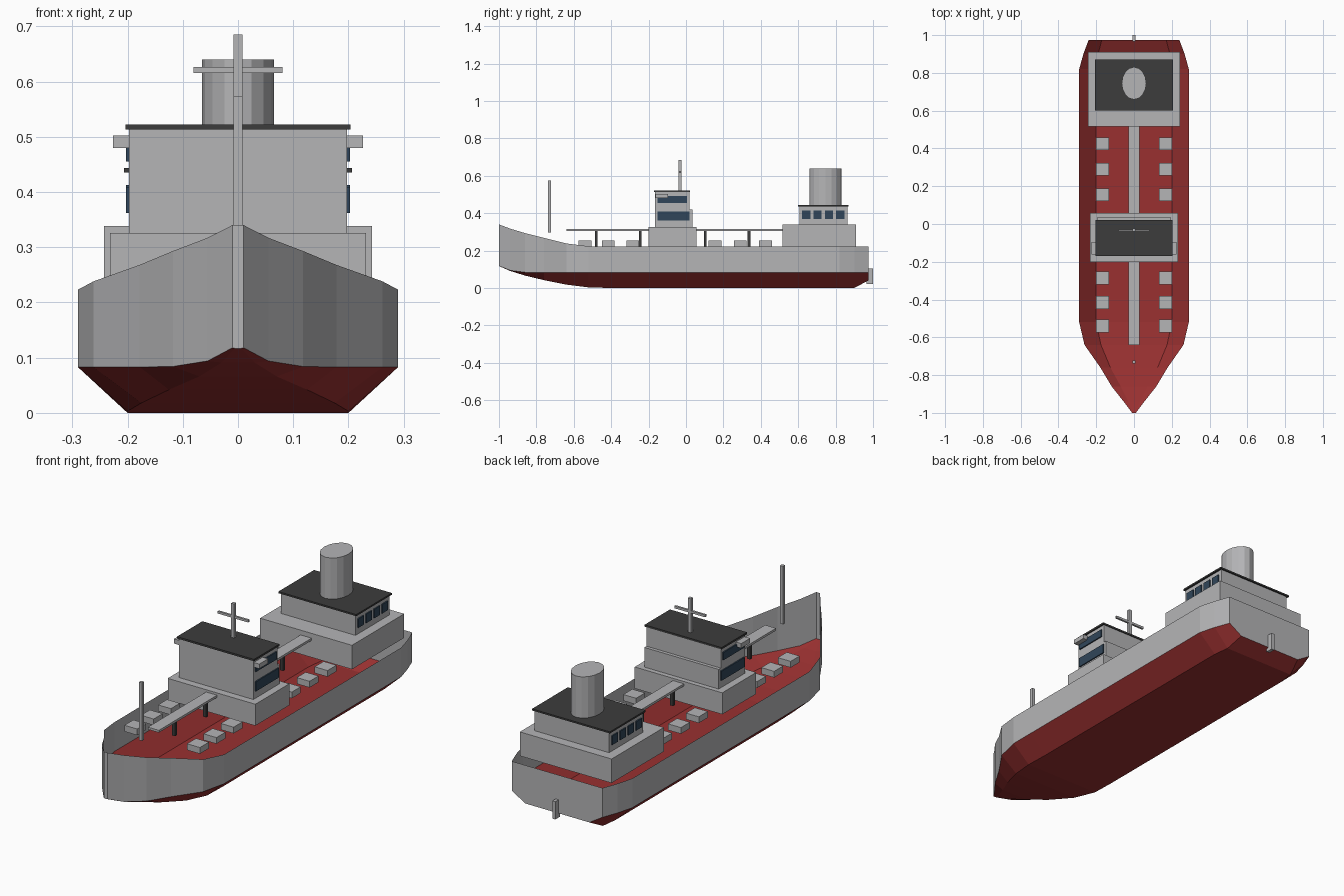
import bpy, bmesh, math

cube = bpy.data.objects.get("Cube")
if cube:
    bpy.data.objects.remove(cube, do_unlink=True)


def material(name, r, g, b):
    m = bpy.data.materials.new(name)
    m.use_nodes = True
    m.diffuse_color = (r, g, b, 1)
    m.node_tree.nodes["Principled BSDF"].inputs["Base Color"].default_value = (r, g, b, 1)
    return m


GREY = material("light_grey", 0.46, 0.46, 0.47)
RED = material("hull_red", 0.32, 0.03, 0.03)
DARK = material("roof_charcoal", 0.045, 0.045, 0.045)
GLASS = material("window_blue", 0.03, 0.06, 0.1)


def finish(name, bm, *mats):
    mesh = bpy.data.meshes.new(name)
    bm.to_mesh(mesh)
    bm.free()
    for m in mats:
        mesh.materials.append(m)
    ob = bpy.data.objects.new(name, mesh)
    bpy.context.collection.objects.link(ob)
    return ob


def box(name, mat, x, y, z):
    """Box from (min, max) ranges on each axis."""
    bm = bmesh.new()
    bmesh.ops.create_cube(bm, size=1)
    for v in bm.verts:
        v.co = [(r[0] + r[1]) / 2 + c * (r[1] - r[0]) for c, r in zip(v.co, (x, y, z))]
    return finish(name, bm, mat)


def pair(name, mat, x, y, z):
    """Matching boxes on the left (+x) and right (-x)."""
    box("left_" + name, mat, x, y, z)
    box("right_" + name, mat, (-x[1], -x[0]), y, z)


# Hull: open shell lofted through stations
# y, side half width, sheer height, chine height, bottom half width, bottom height
stations = [
    (-1.00, .010, .34, .118, .006, .117),
    (-0.94, .055, .317, .094, .030, .091),
    (-0.86, .118, .293, .084, .070, .066),
    (-0.76, .178, .268, .083, .125, .042),
    (-0.64, .262, .238, .083, .175, .018),
    (-0.52, .290, .223, .083, .200, .003),
    (-0.40, .290, .223, .083, .200, 0),
    (0.82, .290, .223, .083, .200, 0),
    (0.90, .268, .223, .083, .190, 0),
    (0.975, .240, .223, .083, .170, .04),
]
bm = bmesh.new()
rows = []
for y, w, top, chine, bw, bottom in stations:
    half = [(w, top), (w, chine), (bw, bottom)]
    section = half + [(-x, z) for x, z in reversed(half)]
    rows.append([bm.verts.new((x, y, z)) for x, z in section])
for a, b in zip(rows, rows[1:]):
    for i in range(5):
        f = bm.faces.new((a[i], a[i + 1], b[i + 1], b[i]))
        f.material_index = 1 if 0 < i < 4 else 0
bm.faces.new(rows[0])
bm.faces.new(rows[-1])
bmesh.ops.recalc_face_normals(bm, faces=bm.faces)
# Keep the shell facing outwards
bm.faces.ensure_lookup_table()
if bm.faces[-1].normal.y < 0:
    bmesh.ops.reverse_faces(bm, faces=bm.faces)
finish("hull", bm, GREY, RED)

# Rudder post
box("rudder", GREY, (-.008, .008), (.965, 1.0), (.02, .105))

# Forward bridge
box("bridge_base", GREY, (-.232, .232), (-.2, .057), (.223, .326))
box("bridge_lower_tier", GREY, (-.197, .197), (-.165, .034), (.326, .42))
box("bridge_upper_tier", GREY, (-.197, .197), (-.165, .018), (.42, .513))
box("bridge_roof", DARK, (-.204, .204), (-.17, .022), (.513, .522))
pair("bridge_lower_window", GLASS, (.196, .203), (-.153, .02), (.362, .408))
pair("bridge_upper_window", GLASS, (.196, .203), (-.153, .005), (.455, .492))
pair("bridge_wing", GREY, (.19, .226), (-.162, -.095), (.48, .502))

# Masts
box("bridge_mast", GREY, (-.008, .008), (-.041, -.025), (.52, .685))
box("mast_crossbar", GREY, (-.081, .081), (-.038, -.028), (.615, .626))
box("foremast", GREY, (-.008, .008), (-.738, -.722), (.296, .574))

# Aft deckhouse
box("aft_base", GREY, (-.243, .243), (.515, .91), (.223, .338))
box("aft_house", GREY, (-.197, .197), (.607, .863), (.338, .435))
box("aft_roof", DARK, (-.206, .206), (.6, .87), (.435, .443))
for i in range(4):
    y = .643 + i * .0605
    pair(f"aft_window_{i + 1}", GLASS, (.196, .203), (y - .022, y + .022), (.37, .413))

# Oval funnel
bm = bmesh.new()
bmesh.ops.create_cone(bm, cap_ends=True, segments=16, radius1=1, radius2=1, depth=1)
for v in bm.verts:
    v.co = (v.co.x * .065, .745 + v.co.y * .086, .54 + v.co.z * .2)
finish("funnel", bm, GREY)

# Raised walkway and its posts
box("fore_walkway", GREY, (-.029, .029), (-.64, -.2), (.304, .315))
box("aft_walkway", GREY, (-.029, .029), (.057, .515), (.304, .315))
for i, y in enumerate((-.48, -.245, .103, .337)):
    box(f"walkway_post_{i + 1}", DARK, (-.008, .008), (y - .007, y + .007), (.223, .304))

# Cargo hatches
for i, y in enumerate((-.54, -.415, -.285, .155, .29, .425)):
    pair(f"hatch_{i + 1}", GREY, (.132, .2), (y - .034, y + .034), (.223, .253))
